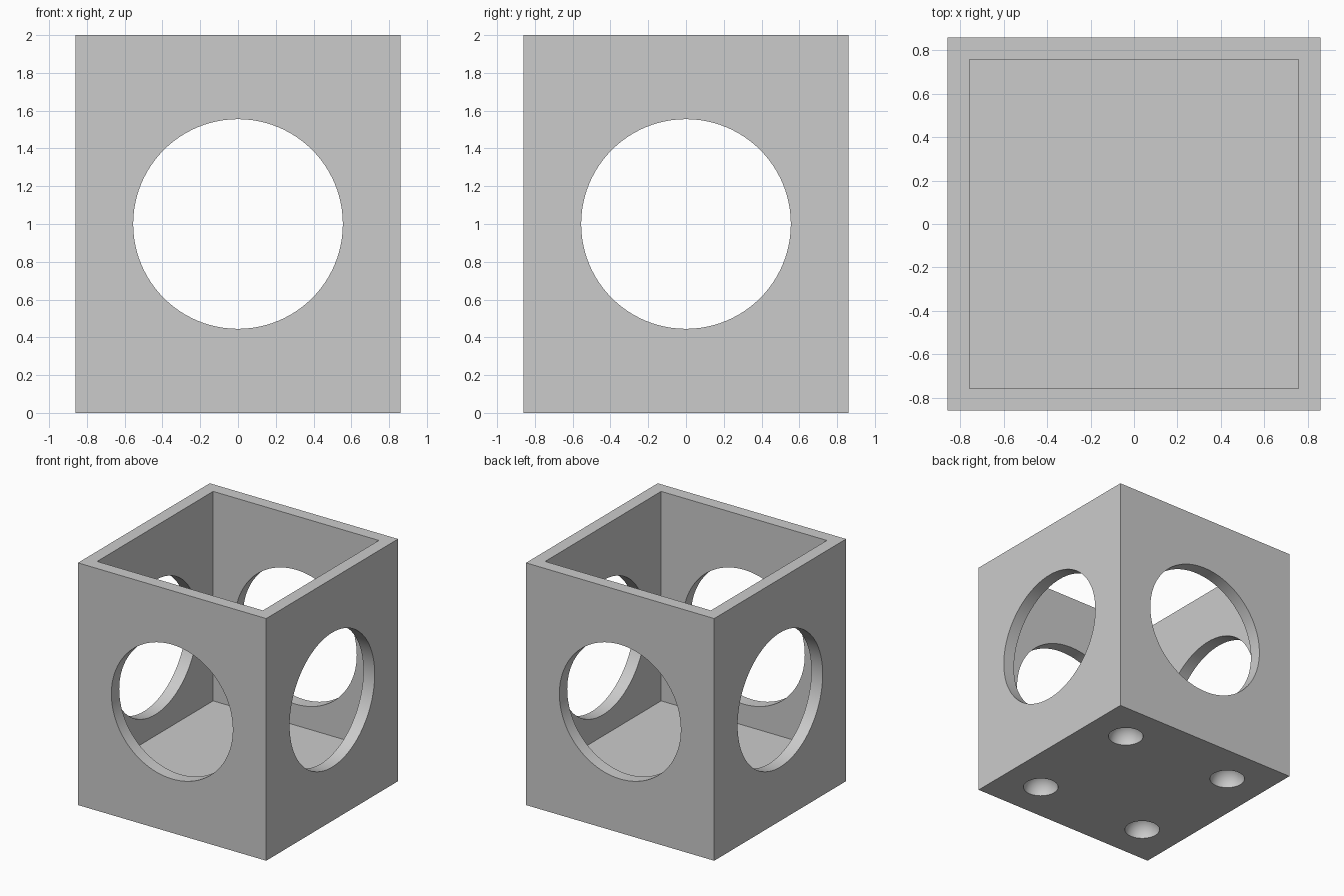
import bpy
from math import pi, radians

cube = bpy.data.objects.get("Cube")
if cube:
    bpy.data.objects.remove(cube, do_unlink=True)

HALF, HEIGHT = 0.86, 2.0
WALL, FLOOR = 0.103, 0.27
HOLE_R, DIMPLE_R, DIMPLE_POS = 0.555, 0.135, 0.516

grey = bpy.data.materials.new("light grey")
grey.use_nodes = True
colour = (0.6, 0.6, 0.6, 1)
grey.diffuse_color = colour
grey.node_tree.nodes["Principled BSDF"].inputs["Base Color"].default_value = colour


def finish(name):
    ob = bpy.context.object
    ob.name = name
    ob.data.materials.append(grey)
    return ob


def block(name, half, z0, z1):
    bpy.ops.mesh.primitive_cube_add(size=1, location=(0, 0, (z0 + z1) / 2))
    bpy.context.object.scale = (2 * half, 2 * half, z1 - z0)
    bpy.ops.object.transform_apply(location=True, rotation=True, scale=True)
    return finish(name)


box = block("open_box", HALF, 0, HEIGHT)

# Square cavity, open at the top
cutters = [block("cavity_cutter", HALF - WALL, FLOOR, HEIGHT + 0.2)]

# Round holes straight through both pairs of walls
for name, rotation in (("front_back", (pi / 2, 0, 0)), ("left_right", (0, pi / 2, 0))):
    bpy.ops.mesh.primitive_cylinder_add(vertices=96, radius=HOLE_R, depth=2.4,
                                        location=(0, 0, 1), rotation=rotation)
    cutters.append(finish(name + "_hole_cutter"))

# Four hemispherical sockets under the base
for x in (-DIMPLE_POS, DIMPLE_POS):
    for y in (-DIMPLE_POS, DIMPLE_POS):
        bpy.ops.mesh.primitive_uv_sphere_add(segments=48, ring_count=24,
                                             radius=DIMPLE_R, location=(x, y, 0))
        cutters.append(finish("socket_cutter"))

# Cut everything out, then discard the cutters
bpy.ops.object.select_all(action="DESELECT")
box.select_set(True)
bpy.context.view_layer.objects.active = box
for cutter in cutters:
    cutter.hide_render = True
    mod = box.modifiers.new("cut", "BOOLEAN")
    mod.operation = "DIFFERENCE"
    mod.solver = "EXACT"
    mod.object = cutter
    bpy.ops.object.modifier_apply(modifier=mod.name)
for cutter in cutters:
    bpy.data.objects.remove(cutter, do_unlink=True)

bpy.ops.object.shade_smooth_by_angle(angle=radians(30))
